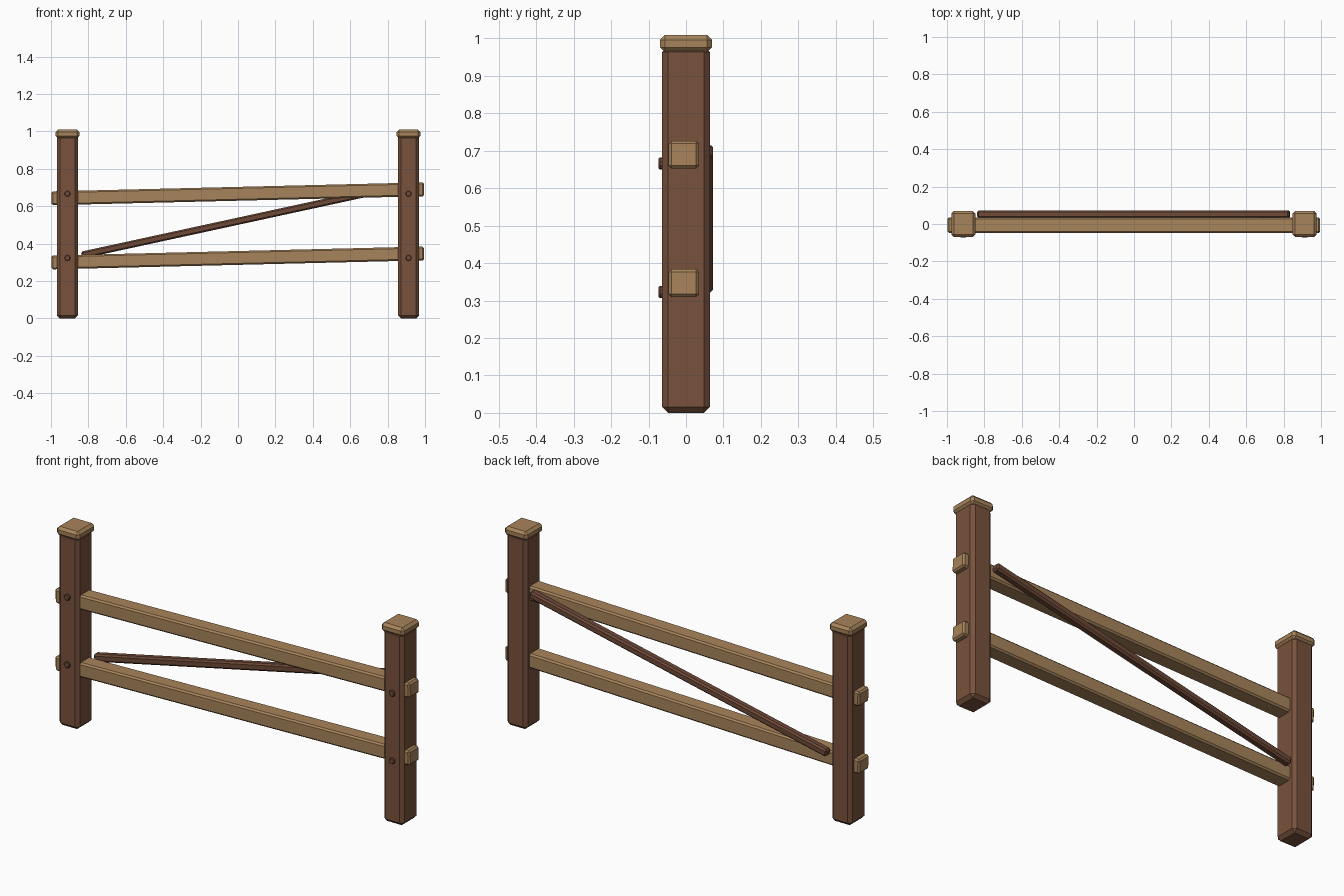
import bpy
import math
from mathutils import Vector

if "Cube" in bpy.data.objects:
    bpy.data.objects.remove(bpy.data.objects["Cube"], do_unlink=True)


def make_material(name, rgb):
    mat = bpy.data.materials.new(name)
    mat.use_nodes = True
    colour = (*rgb, 1.0)
    mat.diffuse_color = colour
    bsdf = next(n for n in mat.node_tree.nodes if n.type == "BSDF_PRINCIPLED")
    bsdf.inputs["Base Color"].default_value = colour
    return mat


def finish(obj, name, mat, bevel):
    obj.name = name
    obj.data.name = name
    obj.data.materials.append(mat)
    mod = obj.modifiers.new("chamfer", "BEVEL")
    mod.width = bevel
    mod.segments = 1
    mod.limit_method = "ANGLE"
    mod.angle_limit = math.radians(50)
    return obj


def timber(name, centre, size, mat, bevel, tilt=0.0):
    """Chamfered block, tilted in the plane of the fence."""
    bpy.ops.mesh.primitive_cube_add(size=1, location=centre)
    obj = bpy.context.object
    obj.scale = size
    bpy.ops.object.transform_apply(location=False, rotation=False, scale=True)
    obj.rotation_euler.y = -tilt
    return finish(obj, name, mat, bevel)


def beam(name, start, end, depth, height, mat, bevel):
    """Timber running between two points at the same depth."""
    a, b = Vector(start), Vector(end)
    run = b - a
    return timber(name, (a + b) / 2, (run.length, depth, height), mat, bevel,
                  math.atan2(run.z, run.x))


post_wood = make_material("post brown", (0.19, 0.085, 0.046))
rail_wood = make_material("rail tan", (0.39, 0.23, 0.104))
dark_wood = make_material("dark brown", (0.155, 0.067, 0.039))

POST_X = 0.912
RAILS = {"lower": 0.323, "upper": 0.666}

# Posts with caps and pegs
for side, sx in (("right", -1), ("left", 1)):
    x = sx * POST_X
    timber(f"{side}_post", (x, 0, 0.49), (0.114, 0.127, 0.98), post_wood, 0.016)
    timber(f"{side}_post_cap", (x, 0, 0.986), (0.128, 0.139, 0.046), rail_wood, 0.013)
    for level, z in RAILS.items():
        bpy.ops.mesh.primitive_cylinder_add(
            vertices=10, radius=0.016, depth=0.03, location=(x, -0.058, z),
            rotation=(math.pi / 2, 0, 0))
        finish(bpy.context.object, f"{side}_{level}_peg", dark_wood, 0.003)

# Sloping rails through both posts
for level, z in RAILS.items():
    beam(f"{level}_rail", (-0.997, -0.006, z - 0.024), (0.995, -0.006, z + 0.024),
         0.082, 0.074, rail_wood, 0.008)

# Diagonal brace behind the rails
beam("diagonal_brace", (-0.836, 0.052, 0.338), (0.832, 0.052, 0.70),
     0.04, 0.038, dark_wood, 0.008)
